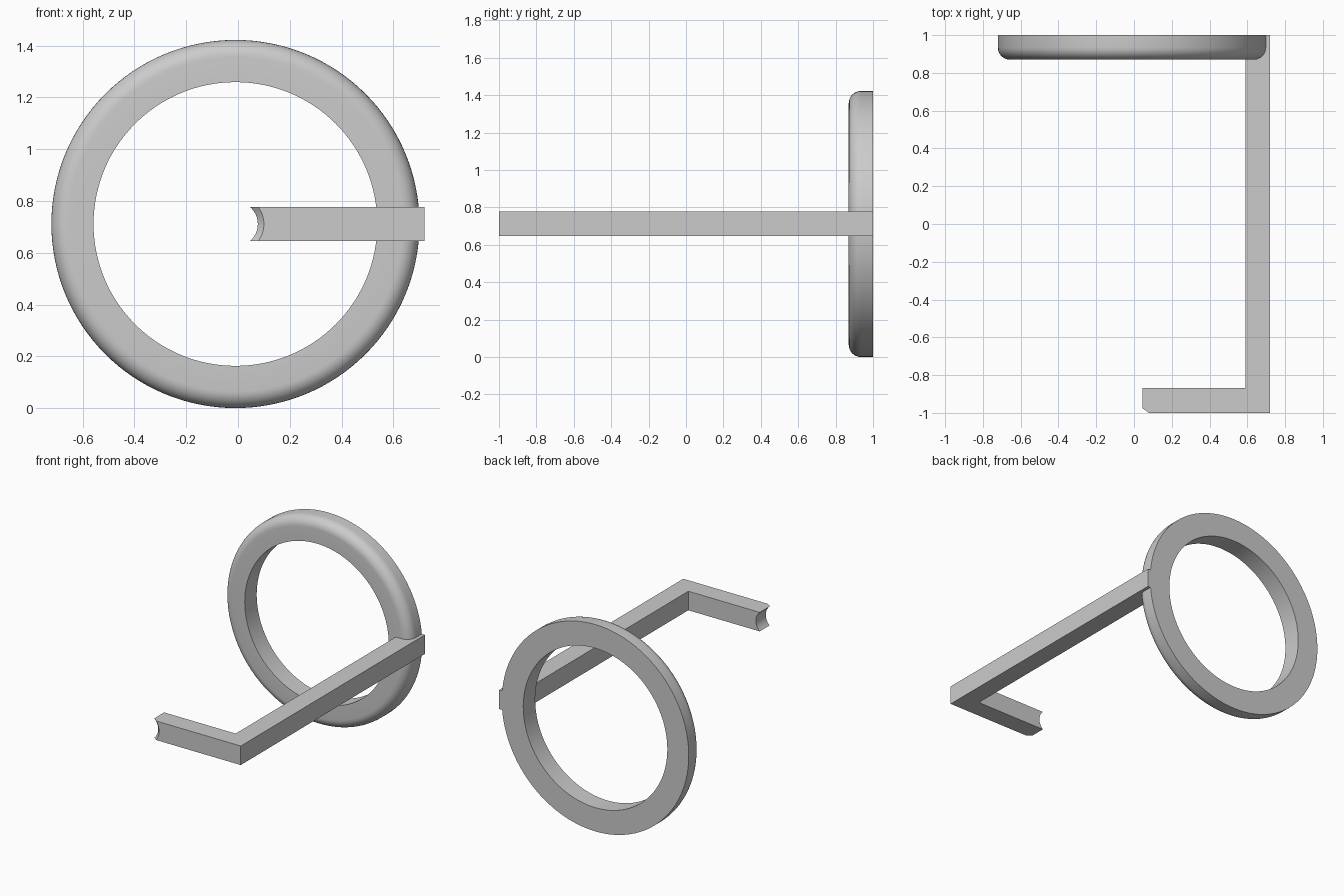
import bpy, bmesh
from math import sin, cos, pi, radians
from mathutils import Vector, Matrix

cube = bpy.data.objects.get("Cube")
if cube:
    bpy.data.objects.remove(cube, do_unlink=True)

AXIS = Vector((-0.01, 0, 0.711))   # shared centre line of ring and notch

grey = bpy.data.materials.new("light grey")
grey.use_nodes = True
grey.diffuse_color = (0.6, 0.6, 0.6, 1)
grey.node_tree.nodes["Principled BSDF"].inputs["Base Color"].default_value = (0.6, 0.6, 0.6, 1)


def finish(name, bm):
    bmesh.ops.recalc_face_normals(bm, faces=bm.faces)
    mesh = bpy.data.meshes.new(name)
    bm.to_mesh(mesh)
    bm.free()
    mesh.materials.append(grey)
    obj = bpy.data.objects.new(name, mesh)
    bpy.context.collection.objects.link(obj)
    return obj


def revolve(name, profile, steps):
    """Turn a closed (radius, y) profile around the shared y axis."""
    bm = bmesh.new()
    verts = [bm.verts.new(AXIS + Vector((r, y, 0))) for r, y in profile]
    edges = [bm.edges.new((v, verts[i - 1])) for i, v in enumerate(verts)]
    bmesh.ops.spin(bm, geom=verts + edges, cent=AXIS, axis=(0, 1, 0),
                   angle=2 * pi, steps=steps)
    bmesh.ops.remove_doubles(bm, verts=bm.verts, dist=1e-5)
    bmesh.ops.dissolve_degenerate(bm, edges=bm.edges, dist=1e-6)
    return finish(name, bm)


def smooth(obj):
    bpy.ops.object.select_all(action="DESELECT")
    obj.select_set(True)
    bpy.context.view_layer.objects.active = obj
    bpy.ops.object.shade_smooth_by_angle(angle=radians(30))


# Ring, flat at the back with a rounded outer front edge
inner, outer, front, back, fillet = 0.548, 0.711, 0.87, 1.0, 0.065
arc = [(outer - fillet + fillet * cos(a), front + fillet - fillet * sin(a))
       for a in (i * pi / 16 for i in range(9))]
ring = revolve("ring", [(inner, back), (outer, back)] + arc + [(inner, front)], 128)
smooth(ring)

# L-shaped arm: a square bar running forward, then turning in to the axis
outline = [(0.721, 1), (0.721, -1), (0, -1), (0, -0.868), (0.59, -0.868), (0.59, 1)]
bm = bmesh.new()
base = bm.faces.new([bm.verts.new((x, y, 0.646)) for x, y in outline])
top = bmesh.ops.extrude_face_region(bm, geom=[base])["geom"]
bmesh.ops.translate(bm, vec=(0, 0, 0.131),
                    verts=[v for v in top if isinstance(v, bmesh.types.BMVert)])
arm = finish("arm", bm)

# Round notch in the arm tip, countersunk at the front
cutter = revolve("notch_cutter", [(0, -0.8), (0.0865, -0.8), (0.0865, -0.976),
                                  (0.11, -1), (0.11, -1.1), (0, -1.1)], 64)
cutter.hide_render = True
cut = arm.modifiers.new("notch", "BOOLEAN")
cut.operation = "DIFFERENCE"
cut.solver = "EXACT"
cut.object = cutter
bpy.context.view_layer.objects.active = arm
bpy.ops.object.modifier_apply(modifier=cut.name)
bpy.data.objects.remove(cutter, do_unlink=True)
smooth(arm)
